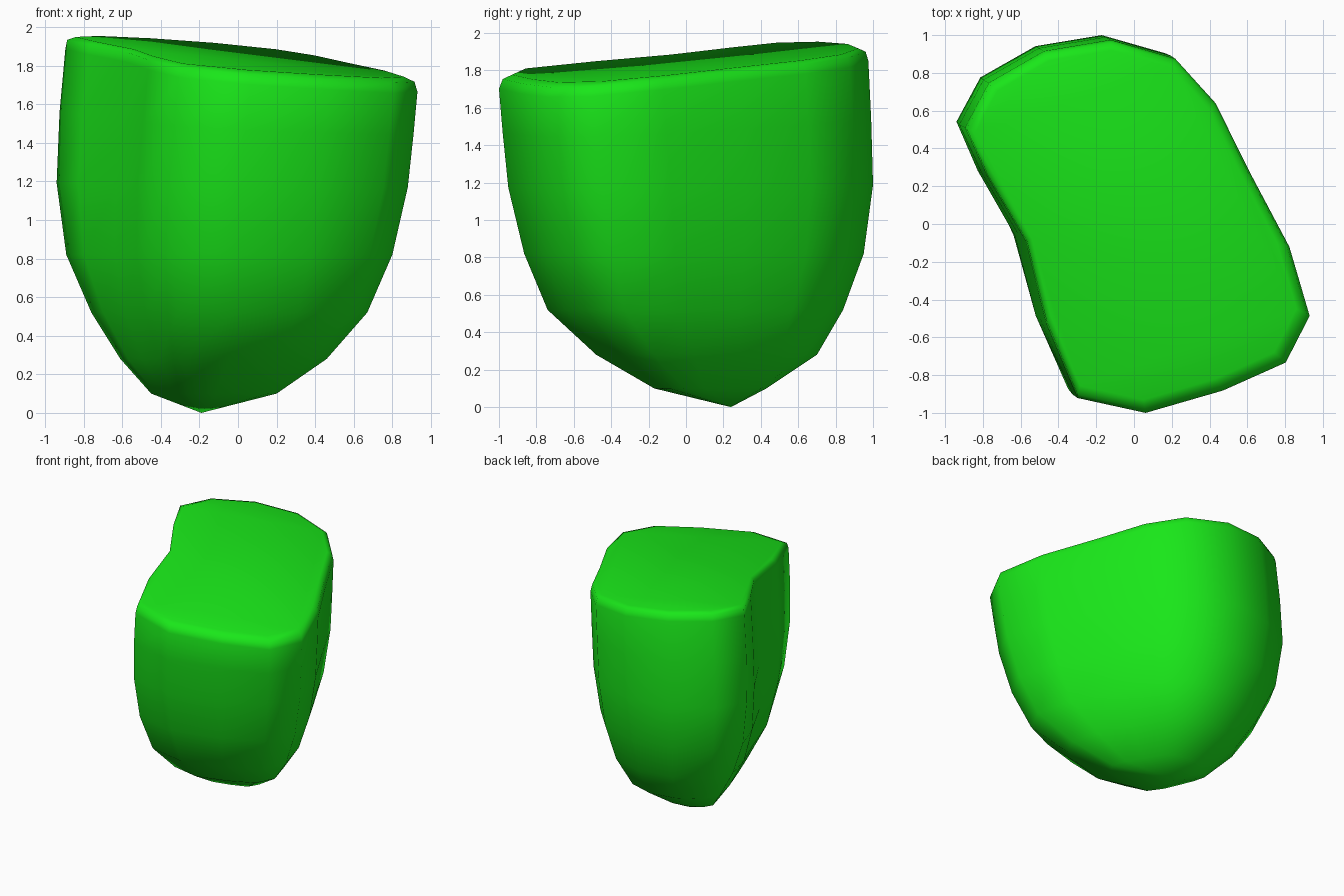
import bpy, bmesh

if "Cube" in bpy.data.objects:
    bpy.data.objects.remove(bpy.data.objects["Cube"])

# plan outline at the widest level, counter-clockwise
outline = [(.04, -1), (.46, -.88), (.80, -.73), (.93, -.48), (.82, -.11), (.60, .30),
           (.42, .66), (.20, .90), (-.15, 1), (-.51, .94), (-.81, .77), (-.94, .53),
           (-.82, .27), (-.61, -.08), (-.50, -.52), (-.33, -.92)]
# fuller outline for the rounded underside, with the waist filled out
under = outline[:12] + [(-.87, .22), (-.74, -.15), (-.59, -.55), (-.36, -.92)]

# rings: height, tilt weight, x range, y range, blend towards the underside outline
rings = [
    (.10, 0, -.45, .20, -.17, .43, 1),
    (.28, 0, -.61, .46, -.48, .70, 1),
    (.52, 0, -.76, .67, -.74, .84, .8),
    (.82, 0, -.89, .80, -.865, .95, .4),
    (1.18, .1, -.94, .88, -.95, 1.0, .1),
    (1.50, .5, -.925, .91, -.98, .99, 0),
    (1.775, 1, -.895, .93, -1.0, .975, 0),
    (1.825, 1, -.885, .915, -.98, .96, 0),
    (1.845, 1, -.84, .86, -.93, .92, 0),
]

bm = bmesh.new()
loops = []
for z, tilt, x0, x1, y0, y1, k in rings:
    loop = []
    for (ax, ay), (bx, by) in zip(outline, under):
        u = (ax + (bx - ax) * k + .94) / 1.87
        v = (ay + (by - ay) * k + 1) / 2
        x, y = x0 + u * (x1 - x0), y0 + v * (y1 - y0)
        loop.append(bm.verts.new((x, y, z + tilt * (.068 * y - .084 * x))))
    loops.append(loop)

# side walls
n = len(outline)
for a, b in zip(loops, loops[1:]):
    for i in range(n):
        j = (i + 1) % n
        bm.faces.new((a[i], a[j], b[j], b[i]))
# slanted top and pointed underside
bm.faces.new(loops[-1])
tip = bm.verts.new((-.19, .24, 0))
for i in range(n):
    bm.faces.new((tip, loops[0][(i + 1) % n], loops[0][i]))
bmesh.ops.recalc_face_normals(bm, faces=bm.faces)
for f in bm.faces:
    f.smooth = True

mesh = bpy.data.meshes.new("rounded_body")
bm.to_mesh(mesh)
bm.free()
body = bpy.data.objects.new("rounded_body", mesh)
bpy.context.collection.objects.link(body)

# bright green
green = bpy.data.materials.new("green")
green.diffuse_color = (0.01, .8, 0.01, 1)
green.use_nodes = True
green.node_tree.nodes["Principled BSDF"].inputs["Base Color"].default_value = green.diffuse_color
mesh.materials.append(green)
